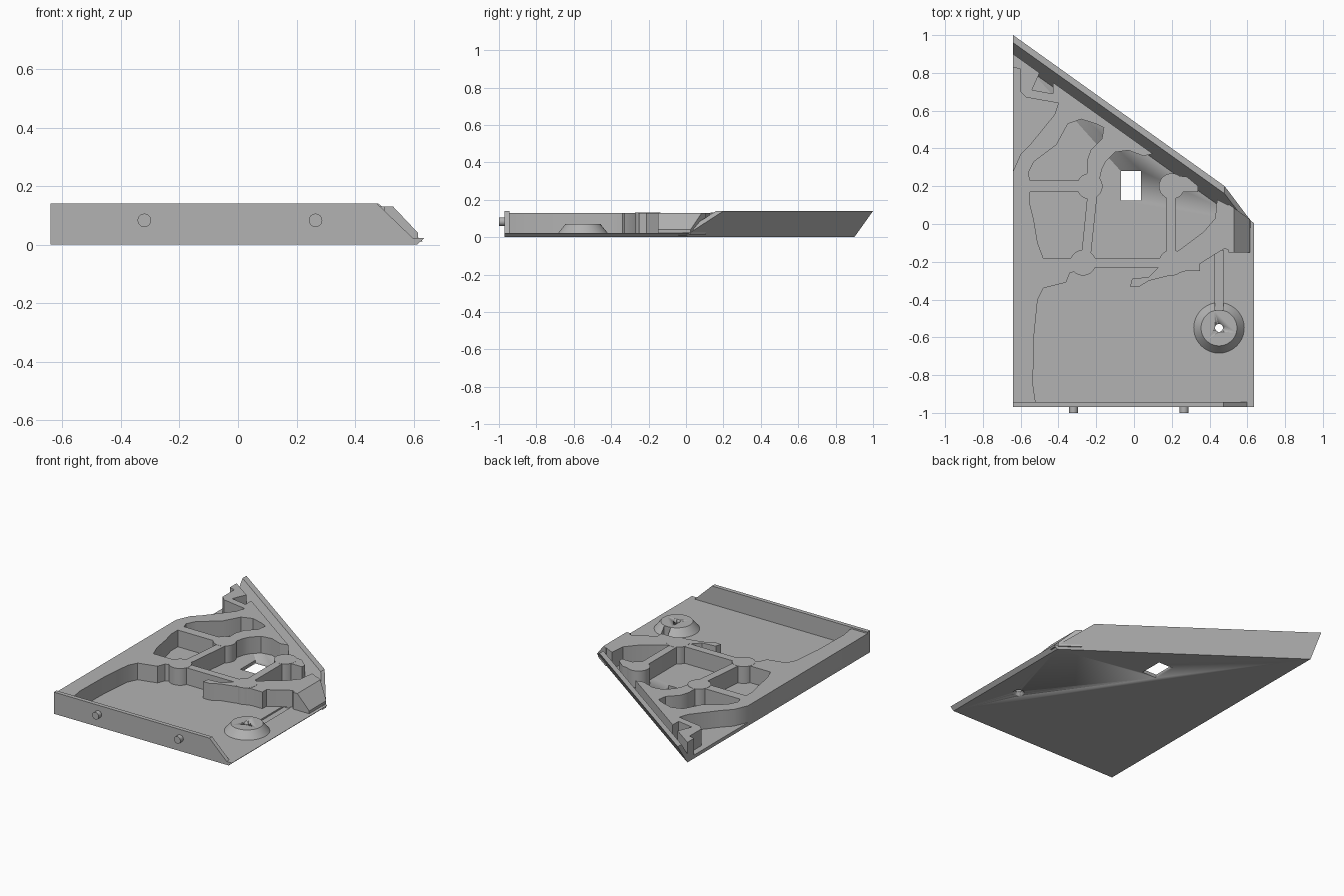
import bpy, bmesh, math

cube = bpy.data.objects.get("Cube")
if cube:
    bpy.data.objects.remove(cube, do_unlink=True)

grey = bpy.data.materials.new("plain_grey")
grey.use_nodes = True
grey.diffuse_color = (0.45, 0.45, 0.45, 1)
grey.node_tree.nodes["Principled BSDF"].inputs["Base Color"].default_value = (0.45, 0.45, 0.45, 1)

FLOOR, TOP, RIM = 0.022, 0.13, 0.14


def back(x, z=RIM):
    """Outer line of the leaning back wall at height z."""
    return 1 - 0.714 * (x + 0.64) - (RIM - z) * 0.714


def finish(name, bm):
    bmesh.ops.remove_doubles(bm, verts=bm.verts, dist=1e-5)
    bmesh.ops.recalc_face_normals(bm, faces=bm.faces)
    me = bpy.data.meshes.new(name)
    bm.to_mesh(me)
    bm.free()
    me.materials.append(grey)
    ob = bpy.data.objects.new(name, me)
    bpy.context.collection.objects.link(ob)
    bpy.ops.object.select_all(action='DESELECT')
    ob.select_set(True)
    bpy.context.view_layer.objects.active = ob
    bpy.ops.object.shade_smooth_by_angle(angle=math.radians(30))
    return ob


def loft(name, a, b):
    """Solid between two matching loops."""
    bm = bmesh.new()
    va, vb = [[bm.verts.new(p) for p in loop] for loop in (a, b)]
    bm.faces.new(va)
    bm.faces.new(vb[::-1])
    for i in range(len(va)):
        j = (i + 1) % len(va)
        bm.faces.new((va[i], vb[i], vb[j], va[j]))
    return finish(name, bm)


def tube(name, x, y, z0, z1, r0, r1, sides=48):
    ring = [(math.cos(math.tau * i / sides), math.sin(math.tau * i / sides)) for i in range(sides)]
    return loft(name, [(x + r0 * c, y + r0 * s, z0) for c, s in ring],
                [(x + r1 * c, y + r1 * s, z1) for c, s in ring])


def box(name, x0, x1, y0, y1, z0, z1):
    base = [(x0, y0), (x1, y0), (x1, y1), (x0, y1)]
    return loft(name, [(*p, z0) for p in base], [(*p, z1) for p in base])


def slab(name, loops, z0, z1):
    """Extruded outline; inner loops become holes."""
    cu = bpy.data.curves.new(name, 'CURVE')
    cu.dimensions, cu.fill_mode, cu.extrude = '2D', 'BOTH', (z1 - z0) / 2
    for pts in loops:
        sp = cu.splines.new('POLY')
        sp.points.add(len(pts) - 1)
        for p, (x, y) in zip(sp.points, pts):
            p.co = (x, y, 0, 1)
        sp.use_cyclic_u = True
    tmp = bpy.data.objects.new(name + "_outline", cu)
    bpy.context.collection.objects.link(tmp)
    me = tmp.evaluated_get(bpy.context.evaluated_depsgraph_get()).to_mesh()
    bm = bmesh.new()
    bm.from_mesh(me)
    bmesh.ops.translate(bm, verts=bm.verts, vec=(0, 0, (z0 + z1) / 2))
    bpy.data.objects.remove(tmp, do_unlink=True)
    return finish(name, bm)


def cut(ob, cutter):
    bpy.context.view_layer.objects.active = ob
    mod = ob.modifiers.new("cut", 'BOOLEAN')
    mod.operation, mod.object, mod.solver = 'DIFFERENCE', cutter, 'EXACT'
    bpy.ops.object.modifier_apply(modifier=mod.name)


# Base plate, flared outward on the right and back
def plate_loop(z, right):
    return [(-0.64, -0.97, z), (right, -0.97, z), (right, back(right, z), z), (-0.64, back(-0.64, z), z)]


plate = loft("base_plate", plate_loop(0, 0.612), plate_loop(FLOOR, 0.636))

# Leaning back wall with a sloped right end
low, high = 0.632, 0.48
loft("back_wall",
     [(-0.64, back(-0.64, 0.01), 0.01), (-0.64, back(-0.64), RIM),
      (high, back(high), RIM), (low, back(low, 0.01), 0.01)],
     [(-0.64, back(-0.64, 0.01) - 0.04, 0.01), (-0.64, back(-0.64) - 0.04, RIM),
      (high, back(high) - 0.04, RIM), (low, back(low, 0.01) - 0.04, 0.01)])

# Front wall with chamfered end, and its pegs
profile = [(-0.64, 0), (0.6, 0), (0.6, 0.02), (0.475, RIM), (-0.64, RIM)]
loft("front_wall", [(x, -0.97, z) for x, z in profile], [(x, -0.943, z) for x, z in profile])
for side, x in (("right", -0.32), ("left", 0.265)):
    ring = [(x + 0.023 * math.cos(math.tau * i / 24), 0.083 + 0.023 * math.sin(math.tau * i / 24))
            for i in range(24)]
    loft(side + "_peg", [(a, -1.0, b) for a, b in ring], [(a, -0.96, b) for a, b in ring])

# Raised wall network: left wall, ribs, right block, back shelf
left_wall = [(-0.64, -0.95), (-0.52, -0.95), (-0.535, -0.85), (-0.53, -0.6), (-0.51, -0.4),
             (-0.48, -0.34), (-0.42, -0.325), (-0.36, -0.31), (-0.34, -0.26)]
front_rib = [(-0.25, -0.23), (0.13, -0.23), (0.08, -0.28), (-0.01, -0.29), (-0.02, -0.33),
             (0.03, -0.33), (0.08, -0.3), (0.2, -0.27)]
right_block = [(0.27, -0.25), (0.35, -0.25), (0.35, -0.21), (0.43, -0.16), (0.48, -0.13),
               (0.53, -0.15), (0.53, back(0.53) - 0.08), (0.44, back(0.44) - 0.1),
               (0.43, 0.03), (0.37, -0.04), (0.25, -0.13)]
right_rib = [(0.22, -0.15), (0.22, 0.17), (0.34, 0.17), (0.34, 0.2), (0.28, 0.25), (0.19, 0.26),
             (0.17, 0.13), (0.17, -0.18)]
left_rib = [(-0.23, -0.18), (-0.19, 0.2), (-0.17, 0.29), (-0.15, 0.33), (-0.1, 0.38),
            (-0.03, 0.39), (0.05, 0.36)]
back_shelf = [(0.1, back(0.1) - 0.1), (-0.43, back(-0.43) - 0.1), (-0.43, 0.69), (-0.54, 0.71),
              (-0.5, back(-0.5) - 0.1), (-0.64, back(-0.64) - 0.1), (-0.64, 0.83), (-0.6, 0.82),
              (-0.6, 0.7), (-0.57, 0.67), (-0.4, 0.64), (-0.42, 0.58), (-0.55, 0.42),
              (-0.6, 0.37), (-0.64, 0.28)]
side_pocket = [(-0.48, -0.18), (-0.28, -0.18), (-0.245, 0.17), (-0.55, 0.17), (-0.55, 0.1),
               (-0.53, 0.02), (-0.51, -0.1)]
curved_pocket = [(-0.55, 0.23), (-0.25, 0.23), (-0.25, 0.33), (-0.23, 0.39), (-0.17, 0.45),
                 (-0.16, 0.51), (-0.2, 0.53), (-0.28, 0.555), (-0.35, 0.53), (-0.41, 0.42),
                 (-0.53, 0.33), (-0.56, 0.27)]
slab("raised_walls", [left_wall + front_rib + right_block + right_rib + left_rib + back_shelf,
                      side_pocket, curved_pocket], FLOOR - 0.002, TOP)

# Round posts at the rib corners
for i, (x, y) in enumerate([(-0.27, -0.205), (-0.235, 0.2), (0.2, 0.2), (0.2, -0.205)]):
    tube(f"post_{i + 1}", x, y, FLOOR - 0.002, TOP + 0.001, 0.068, 0.068)

# Sloped block on the right edge
profile = [(0.5, 0.015), (0.615, 0.015), (0.615, 0.04), (0.53, TOP), (0.5, TOP)]
loft("sloped_block", [(x, -0.15, z) for x, z in profile],
     [(x, back(x) - 0.08, z) for x, z in profile])

# Conical screw boss
boss = tube("screw_boss", 0.45, -0.55, FLOOR - 0.004, 0.07, 0.137, 0.095)

# Openings: window, screw hole with countersink, cable groove
window = box("window_cutter", -0.07, 0.037, 0.125, 0.28, -0.1, 0.1)
hole = tube("hole_cutter", 0.45, -0.55, -0.1, 0.1, 0.021, 0.021)
sink = tube("sink_cutter", 0.45, -0.55, -0.01, 0.018, 0.045, 0.021)
groove = box("groove_cutter", 0.428, 0.475, -0.455, -0.14, 0.012, 0.1)
for cutter in (window, hole, sink, groove):
    cut(plate, cutter)
for cutter in (hole, groove):
    cut(boss, cutter)
for cutter in (window, hole, sink, groove):
    bpy.data.objects.remove(cutter, do_unlink=True)
